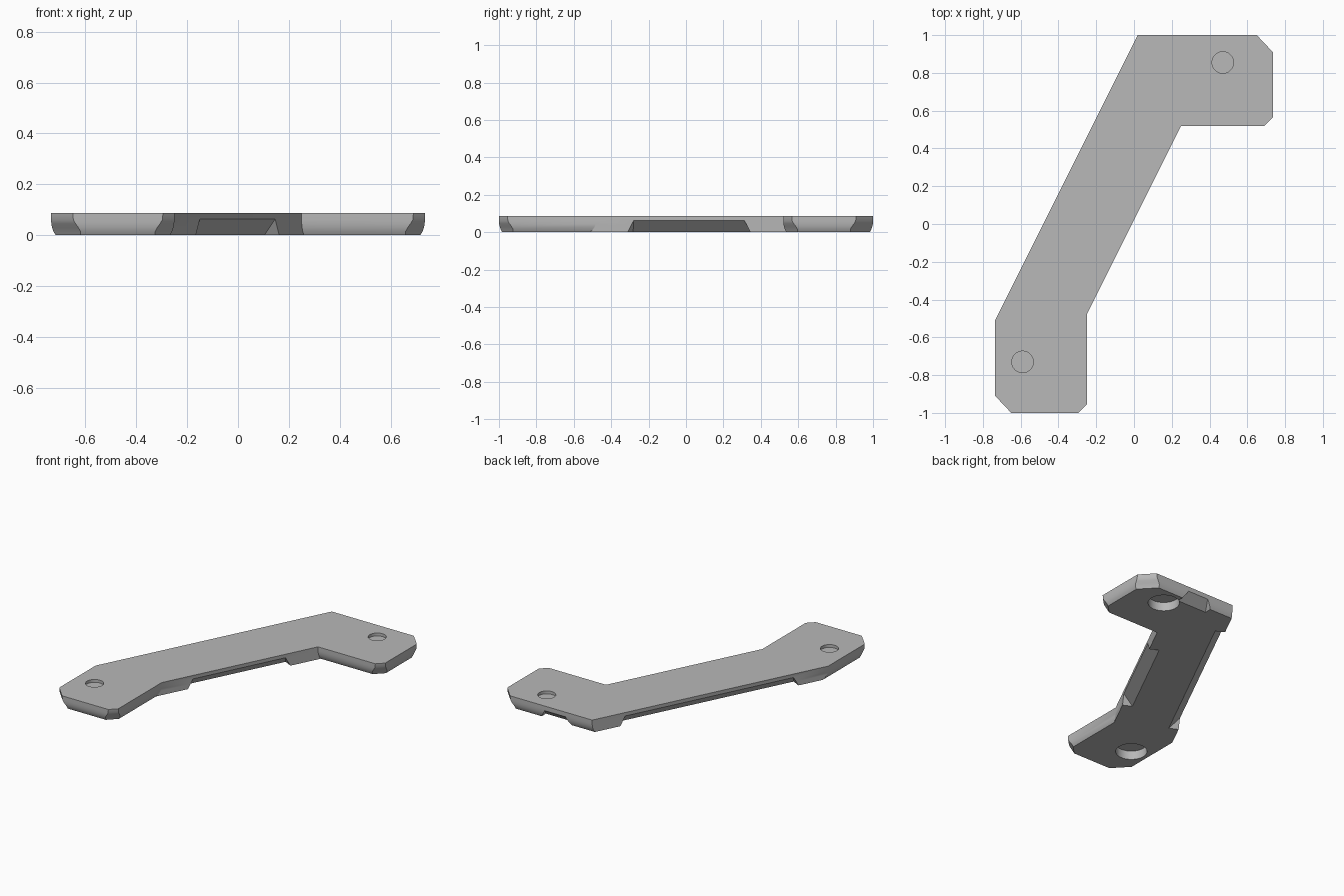
import bpy
import bmesh
from mathutils import Vector

cube = bpy.data.objects.get("Cube")
if cube:
    bpy.data.objects.remove(cube, do_unlink=True)

TOP = 0.087

grey = bpy.data.materials.new("plain grey")
grey.use_nodes = True
colour = (0.48, 0.48, 0.48, 1)
grey.diffuse_color = colour
grey.node_tree.nodes["Principled BSDF"].inputs["Base Color"].default_value = colour


def make_object(name, bm):
    bmesh.ops.recalc_face_normals(bm, faces=bm.faces)
    mesh = bpy.data.meshes.new(name)
    bm.to_mesh(mesh)
    bm.free()
    mesh.materials.append(grey)
    obj = bpy.data.objects.new(name, mesh)
    bpy.context.collection.objects.link(obj)
    return obj


def loft(name, rings):
    """Solid through a stack of rings with equal point counts."""
    bm = bmesh.new()
    rows = [[bm.verts.new(p) for p in ring] for ring in rings]
    n = len(rows[0])
    for low, high in zip(rows, rows[1:]):
        for i in range(n):
            j = (i + 1) % n
            bm.faces.new((low[i], low[j], high[j], high[i]))
    bm.faces.new(rows[0][::-1])
    bm.faces.new(rows[-1])
    return make_object(name, bm)


def inset_ring(points, insets, z):
    """Move each outline edge inward by its own amount."""
    n = len(points)
    ring = []
    for i in range(n):
        p = points[i]
        a = (p - points[i - 1]).normalized()
        b = (points[(i + 1) % n] - p).normalized()
        na, nb = Vector((-a.y, a.x)), Vector((-b.y, b.x))
        det = na.x * nb.y - na.y * nb.x
        da, db = insets[i - 1], insets[i]
        ring.append((p.x + (da * nb.y - db * na.y) / det,
                     p.y + (db * na.x - da * nb.x) / det, z))
    return ring


# Plate outline; edges are straight (s), corner cuts (c) or diagonal (d)
outline = [Vector(p) for p in (
    (-0.65, -1), (-0.295, -1), (-0.25, -0.955), (-0.25, -0.48),
    (0.25, 0.52), (0.69, 0.52), (0.735, 0.565), (0.735, 0.91),
    (0.65, 1), (0.02, 1), (-0.735, -0.51), (-0.735, -0.91))]
kinds = "scsdscscsdsc"

# Rounded lower rim: height, straight inset, corner inset
rim = ((0, 0.018, 0.035), (0.015, 0.009, 0.028), (0.03, 0.004, 0.019),
       (0.045, 0.001, 0.009), (0.06, 0, 0.002), (TOP, 0, 0))
rings = []
for z, straight, corner in rim:
    amount = {"s": straight, "c": corner, "d": 0}
    rings.append(inset_ring(outline, [amount[k] for k in kinds], z))
plate = loft("bracket_plate", rings)


def cylinder_cutter(name, x, y, radius, z0, z1):
    bm = bmesh.new()
    bmesh.ops.create_cone(bm, cap_ends=True, segments=48, radius1=radius,
                          radius2=radius, depth=z1 - z0)
    bmesh.ops.translate(bm, verts=bm.verts, vec=(x, y, (z0 + z1) / 2))
    return make_object(name, bm)


def notch_cutter(name, start, end, depth, height, flare=0.036):
    """Wedge under an edge; the inside lies left of start to end."""
    start, end = Vector(start), Vector(end)
    along = (end - start).normalized()
    inward = Vector((-along.y, along.x))
    rings = []
    for z in (-0.02, height):
        shift = along * flare * z / height
        inner = inward * depth * (1 - z / height)
        outer = inward * -0.05
        a, b = start + shift, end - shift
        rings.append([(*p, z) for p in (a + outer, b + outer, b + inner, a + inner)])
    return loft(name, rings)


# Shallow top recess over a wide bore, with a thin web between
cutters = []
for x, y in ((0.47, 0.855), (-0.59, -0.73)):
    cutters.append(cylinder_cutter("top_recess_cutter", x, y, 0.057, 0.067, 0.15))
    cutters.append(cylinder_cutter("bore_cutter", x, y, 0.1, -0.05, 0.061))

# Undercuts along both diagonals and the back edge
cutters.append(notch_cutter("inner_notch_cutter", (-0.166, -0.312), (0.162, 0.344), 0.065, 0.063))
cutters.append(notch_cutter("outer_notch_cutter", (-0.07, 0.82), (-0.64, -0.32), 0.065, 0.063))
cutters.append(notch_cutter("back_notch_cutter", (0.42, 1), (0.19, 1), 0.065, 0.055))

bpy.ops.object.select_all(action="DESELECT")
bpy.context.view_layer.objects.active = plate
plate.select_set(True)
for cutter in cutters:
    cutter.hide_render = True
    mod = plate.modifiers.new(cutter.name, "BOOLEAN")
    mod.operation = "DIFFERENCE"
    mod.solver = "EXACT"
    mod.object = cutter
    bpy.ops.object.modifier_apply(modifier=mod.name)
    bpy.data.objects.remove(cutter, do_unlink=True)

bpy.ops.object.shade_smooth_by_angle(angle=0.5)
